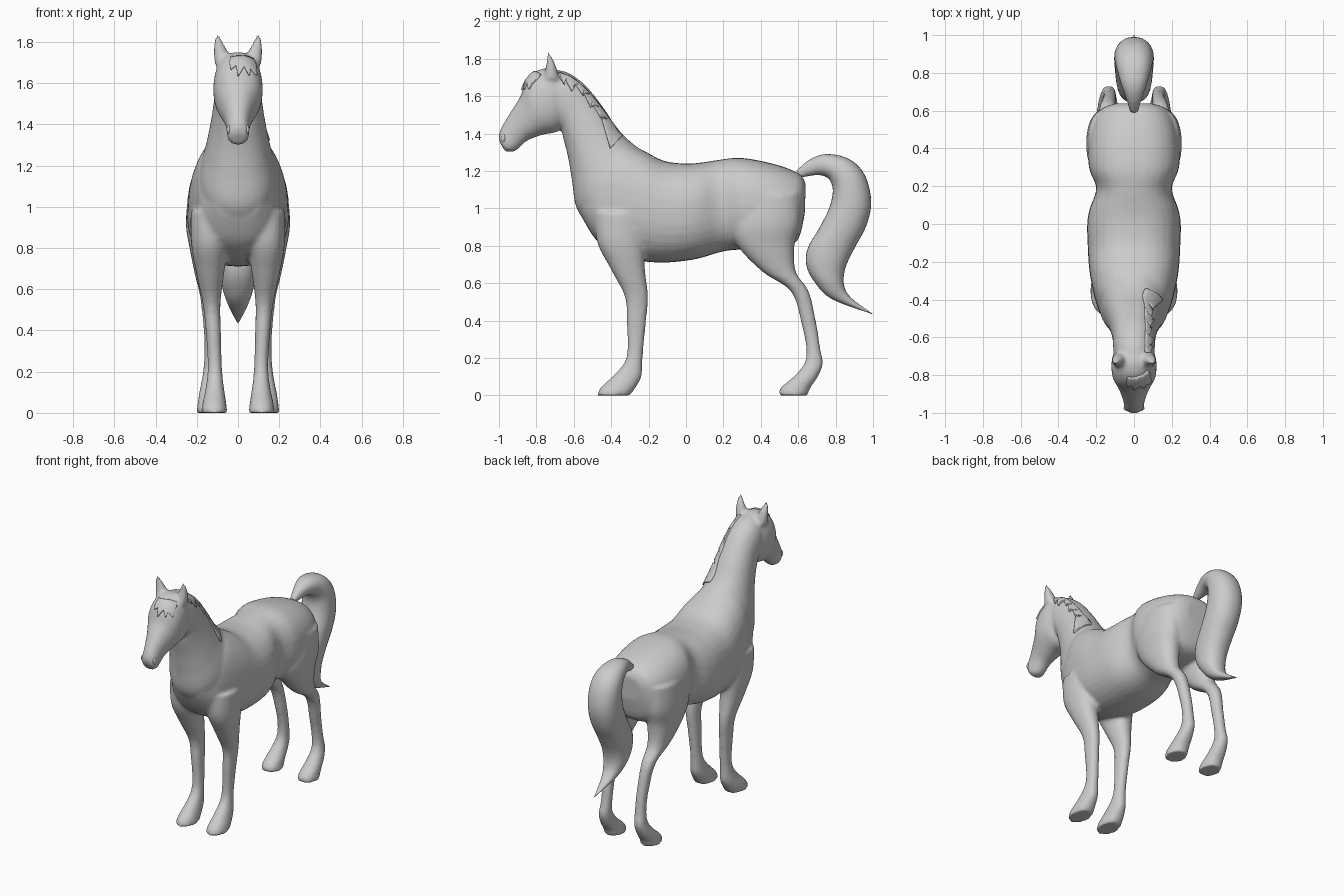
import bpy, bmesh, math
from mathutils import Vector


def catmull(rows, steps):
    out = []
    for i in range(len(rows) - 1):
        p0, p1 = rows[max(i - 1, 0)], rows[i]
        p2, p3 = rows[i + 1], rows[min(i + 2, len(rows) - 1)]
        for s in range(steps):
            t = s / steps
            out.append([0.5 * (2 * b + (c - a) * t + (2 * a - 5 * b + 4 * c - d) * t * t
                               + (3 * b - a - 3 * c + d) * t ** 3)
                        for a, b, c, d in zip(p0, p1, p2, p3)])
    return out + [list(rows[-1])]


def loft(bm, rows, x=None, side=1, power=2.2, sides=32, steps=5):
    # each row: edge point (y, z), opposite edge point (y, z), half width, [x centre]
    rings = []
    for r in catmull(rows, steps):
        cx = side * (r[5] if len(r) > 5 else 0)
        a, b = Vector((cx, r[0], r[1])), Vector((cx, r[2], r[3]))
        mid, half, w = (a + b) / 2, (a - b) / 2, max(r[4], 0.001)
        ring = []
        for k in range(sides):
            u = 2 * math.pi * k / sides
            c, s = math.cos(u), math.sin(u)
            c = math.copysign(abs(c) ** (2 / power), c)
            s = math.copysign(abs(s) ** (2 / power), s)
            ring.append(bm.verts.new(mid + half * s + Vector((w * c, 0, 0))))
        rings.append(ring)
    faces = [bm.faces.new(rings[0]), bm.faces.new(rings[-1][::-1])]
    for p, q in zip(rings, rings[1:]):
        for k in range(sides):
            j = (k + 1) % sides
            faces.append(bm.faces.new((p[k], q[k], q[j], p[j])))
    bmesh.ops.recalc_face_normals(bm, faces=faces)


def finish(bm, name):
    me = bpy.data.meshes.new(name)
    bm.to_mesh(me)
    bm.free()
    for p in me.polygons:
        p.use_smooth = True
    ob = bpy.data.objects.new(name, me)
    bpy.context.collection.objects.link(ob)
    return ob


torso = [(.64, 1.13, .635, .97, .10), (.605, 1.185, .59, .82, .185), (.48, 1.235, .46, .78, .235),
         (.30, 1.27, .31, .78, .24), (.18, 1.26, .20, .77, .20), (.08, 1.245, .08, .735, .235),
         (0, 1.24, 0, .72, .248), (-.12, 1.255, -.12, .71, .245), (-.25, 1.32, -.25, .72, .236),
         (-.38, 1.36, -.38, .76, .21), (-.48, 1.28, -.48, .83, .175), (-.57, 1.14, -.55, .94, .11)]
neck = [(-.15, 1.25, -.50, .88, .20), (-.27, 1.335, -.585, 1.0, .185), (-.36, 1.42, -.61, 1.15, .155),
        (-.45, 1.55, -.63, 1.27, .13), (-.54, 1.66, -.655, 1.37, .115), (-.64, 1.73, -.67, 1.43, .11),
        (-.74, 1.74, -.72, 1.47, .10)]
head = [(-.62, 1.71, -.64, 1.46, .085), (-.72, 1.75, -.67, 1.425, .112), (-.80, 1.735, -.70, 1.405, .12),
        (-.855, 1.68, -.76, 1.395, .113), (-.885, 1.60, -.82, 1.375, .09), (-.928, 1.53, -.86, 1.355, .07),
        (-.975, 1.455, -.895, 1.32, .056), (-1.0, 1.40, -.925, 1.302, .054), (-1.0, 1.36, -.965, 1.302, .04)]


def leg_rows(rows):
    return [(f, z, b, z, w, x) for z, f, b, w, x in rows]


# leg rows: height, front y, back y, half width, x centre
front_leg = leg_rows([(.98, -.49, -.22, .10, .13), (.82, -.475, -.22, .09, .137), (.68, -.405, -.22, .068, .135),
                      (.53, -.328, -.203, .043, .128), (.40, -.318, -.213, .037, .12), (.25, -.313, -.228, .034, .113),
                      (.17, -.333, -.233, .038, .112), (.10, -.395, -.238, .048, .113), (.04, -.458, -.27, .059, .115),
                      (0, -.475, -.30, .063, .115)])
hind_leg = leg_rows([(1.08, .29, .61, .10, .14), (.92, .24, .61, .105, .148), (.80, .275, .58, .09, .145),
                     (.66, .41, .588, .062, .145), (.555, .562, .657, .043, .14), (.38, .618, .698, .035, .13),
                     (.25, .643, .718, .035, .13), (.17, .632, .732, .039, .135), (.10, .575, .705, .05, .138),
                     (.04, .505, .665, .059, .138), (0, .495, .65, .063, .137)])
ear = leg_rows([(1.69, -.765, -.675, .034, .078), (1.745, -.752, -.69, .035, .083), (1.785, -.745, -.705, .026, .092),
                (1.82, -.742, -.724, .014, .098), (1.838, -.739, -.733, .005, .099)])

# body: torso, neck, head, legs and ears fused into one skin
bm = bmesh.new()
loft(bm, torso, power=2.4)
loft(bm, neck)
loft(bm, head)
for s in (1, -1):
    for part in (front_leg, hind_leg, ear):
        loft(bm, part, side=s)
body = finish(bm, "horse_body")
m = body.modifiers.new("fuse", 'REMESH')
m.mode = 'VOXEL'
m.voxel_size = 0.011
m.use_smooth_shade = True
m = body.modifiers.new("soften", 'SMOOTH')
m.factor = 0.5
m.iterations = 8

# tail
bm = bmesh.new()
loft(bm, [(.59, 1.20, .61, 1.165, .02), (.66, 1.26, .695, 1.178, .045), (.75, 1.29, .745, 1.17, .07),
          (.87, 1.265, .772, 1.145, .09), (.955, 1.18, .785, 1.09, .102), (.99, 1.04, .765, 1.0, .105),
          (.965, .91, .71, .89, .102), (.90, .785, .652, .79, .095), (.852, .68, .643, .70, .087),
          (.845, .59, .685, .61, .074), (.885, .52, .78, .515, .045), (1.0, .435, .995, .435, .002)])
finish(bm, "tail")


def hair(name, crest, hem, place, axis):
    # zigzag sheet projected on to the body
    bm = bmesh.new()
    crest, hem = catmull(crest, 6), [p for p in hem]
    n = 60
    cols = []
    for i in range(n + 1):
        def at(pts):
            f = i / n * (len(pts) - 1)
            k = min(int(f), len(pts) - 2)
            return Vector(pts[k]).lerp(Vector(pts[k + 1]), f - k)
        a, b = at(crest), at(hem)
        cols.append([bm.verts.new(place(a.lerp(b, j / 8))) for j in range(9)])
    for p, q in zip(cols, cols[1:]):
        for j in range(8):
            bm.faces.new((p[j], p[j + 1], q[j + 1], q[j]))
    ob = finish(bm, name)
    w = ob.modifiers.new("wrap", 'SHRINKWRAP')
    w.target = body
    w.wrap_method = 'PROJECT'
    w.use_project_x, w.use_project_y = axis == 'x', axis == 'y'
    w.use_negative_direction = w.use_positive_direction = True
    w.offset = 0.004
    t = ob.modifiers.new("thick", 'SOLIDIFY')
    t.thickness = 0.012
    t.offset = 0


# mane on the right side of the neck, forelock on the brow
hair("mane", [(-.68, 1.725), (-.60, 1.69), (-.50, 1.595), (-.42, 1.49), (-.345, 1.39)],
     [(-.68, 1.71), (-.65, 1.66), (-.645, 1.69), (-.61, 1.625), (-.595, 1.67), (-.55, 1.605), (-.55, 1.63),
      (-.51, 1.54), (-.505, 1.57), (-.455, 1.485), (-.455, 1.50), (-.405, 1.32), (-.345, 1.385)],
     lambda p: Vector((.3, p.x, p.y)), 'x')
hair("forelock", [(-.035, 1.725), (.03, 1.73), (.075, 1.715)],
     [(-.04, 1.70), (-.035, 1.665), (-.01, 1.685), (0, 1.63), (.03, 1.68), (.055, 1.635), (.06, 1.67),
      (.09, 1.635), (.085, 1.69)],
     lambda p: Vector((p.x, -1.1, p.y)), 'y')

# eyes and nostrils
for s, side in ((1, "right"), (-1, "left")):
    for part, loc, size in (("eye", (.101, -.80, 1.59), (.012, .024, .017)),
                            ("nostril", (.043, -.975, 1.375), (.012, .012, .022))):
        bm = bmesh.new()
        bmesh.ops.create_uvsphere(bm, u_segments=16, v_segments=10, radius=1)
        ob = finish(bm, side + "_" + part)
        ob.location = (s * loc[0], loc[1], loc[2])
        ob.scale = size
